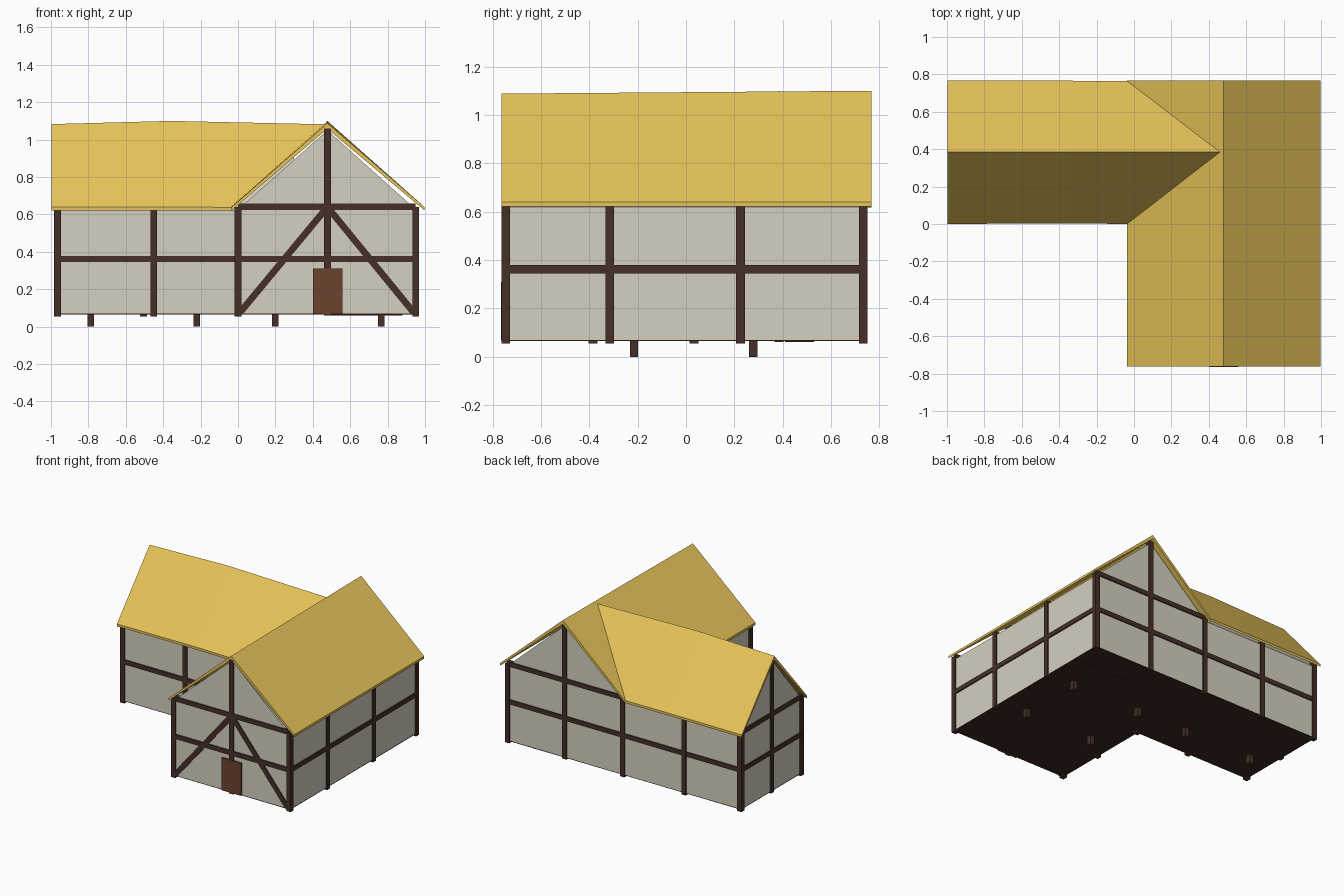
import bpy
from mathutils import Vector

if "Cube" in bpy.data.objects:
    bpy.data.objects.remove(bpy.data.objects["Cube"])


def material(name, rgb):
    m = bpy.data.materials.new(name)
    m.diffuse_color = (*rgb, 1)
    m.use_nodes = True
    m.node_tree.nodes["Principled BSDF"].inputs["Base Color"].default_value = m.diffuse_color
    return m


THATCH = material("thatch", (0.80, 0.55, 0.10))
PLASTER = material("plaster", (0.66, 0.63, 0.53))
TIMBER = material("dark_timber", (0.060, 0.030, 0.020))
DOOR = material("door_wood", (0.15, 0.055, 0.028))
FLOOR = material("floor_wood", (0.045, 0.020, 0.014))


def mesh(name, verts, faces, mat):
    me = bpy.data.meshes.new(name)
    me.from_pydata(verts, [], faces)
    me.materials.append(mat)
    ob = bpy.data.objects.new(name, me)
    bpy.context.collection.objects.link(ob)
    return ob


def loft(name, rings, mat):
    """Closed solid through matching rings of points."""
    n = len(rings[0])
    verts = [p for r in rings for p in r]
    faces = [(k * n + i, k * n + (i + 1) % n, (k + 1) * n + (i + 1) % n, (k + 1) * n + i)
             for k in range(len(rings) - 1) for i in range(n)]
    faces += [tuple(reversed(range(n))), tuple(range(len(verts) - n, len(verts)))]
    ob = mesh(name, verts, faces, mat)
    import bmesh
    bm = bmesh.new()
    bm.from_mesh(ob.data)
    bmesh.ops.recalc_face_normals(bm, faces=bm.faces)
    bm.to_mesh(ob.data)
    bm.free()
    return ob


def box(name, x, y, z, mat):
    ring = lambda h: [(x[0], y[0], h), (x[1], y[0], h), (x[1], y[1], h), (x[0], y[1], h)]
    return loft(name, [ring(z[0]), ring(z[1])], mat)


def timber(name, a, b, w=0.036, d=0.036):
    """Straight beam between two points: w across, d through the wall."""
    a, b = Vector(a), Vector(b)
    t = (b - a).normalized()
    depth = Vector((0, 1, 0)) if abs(t.y) < 0.5 else Vector((1, 0, 0))
    side = t.cross(depth).normalized() * w / 2
    depth = depth * d / 2
    ring = lambda p: [p + side + depth, p - side + depth, p - side - depth, p + side - depth]
    return loft(name, [ring(a), ring(b)], TIMBER)


# Post centre lines
XL, X0, XR = -0.965, 0.0, 0.95
YF, YM, YB = -0.745, 0.033, 0.733
RX, RY = 0.478, 0.385          # ridge lines of the two wings
E = 0.008                      # wall face beyond the post centre

# Plaster bodies with gables
def gable_ring(lo, hi, mid, place):
    return [place(u, z) for u, z in
            ((lo, 0.07), (hi, 0.07), (hi, 0.62), (mid, 1.05), (lo, 0.62))]

loft("main_wing_walls", [gable_ring(X0 - E, XR + E, RX, lambda u, z, y=y: (u, y, z))
                         for y in (YF - E, YB + E)], PLASTER)
loft("side_wing_walls", [gable_ring(YM - E, YB + E, RY, lambda u, z, x=x: (x, u, z))
                         for x in (XL - E, 0.3)], PLASTER)

# Floor boards under both wings
box("main_wing_floor", (X0 - E, XR + E), (YF - E, YB + E), (0.066, 0.072), FLOOR)
box("side_wing_floor", (XL - E, X0), (YM - E, YB + E), (0.066, 0.072), FLOOR)
box("floor_hatch", (0.47, 0.88), (0.41, 0.53), (0.061, 0.07), FLOOR)

# Wall posts
for i, (x, y) in enumerate([(XL, YM), (-0.45, YM), (X0, YM), (X0, -0.385), (X0, YF),
                            (XR, YF), (XR, -0.315), (XR, 0.225), (XR, YB),
                            (X0, YB), (-0.505, YB), (XL, YB)]):
    timber(f"post_{i}", (x, y, 0.055), (x, y, 0.64))

# Tall gable posts
for name, x, y in (("front", RX, YF), ("back", RX, YB), ("side", XL, RY)):
    timber(f"{name}_gable_post", (x, y, 0.06), (x, y, 1.06))

# Rails: around all walls, and across each gable
plan = [(X0, YF), (XR, YF), (XR, YB), (XL, YB), (XL, YM), (X0, YM)]
for i, p in enumerate(plan):
    q = plan[(i + 1) % len(plan)]
    timber(f"middle_rail_{i}", (*p, 0.362), (*q, 0.362), 0.034, 0.032)
for name, p, q in (("front", (X0, YF), (XR, YF)), ("back", (X0, YB), (XR, YB)),
                   ("side", (XL, YM), (XL, YB))):
    timber(f"{name}_gable_rail", (*p, 0.642), (*q, 0.642), 0.034, 0.032)

# Front diagonal braces
for side, x in (("left", X0 + 0.01), ("right", XR - 0.01)):
    timber(f"{side}_brace", (x, YF, 0.075), (RX, YF, 0.64), 0.036, 0.032)

# Door
box("door", (0.40, 0.56), (YF - 0.020, YF), (0.068, 0.31), DOOR)

# Foundation pegs
for i, (x, y) in enumerate([(0.765, 0.278), (0.765, -0.215), (0.2, 0.278), (0.2, -0.215),
                            (-0.22, 0.278), (-0.787, 0.278)]):
    timber(f"foundation_peg_{i}", (x, y, 0), (x, y, 0.07), 0.035, 0.035)


# Thatched roofs: each station gives eave, ridge, eave points
def roof(name, stations, t=0.03):
    rings = []
    for a, r, b in stations:
        low = lambda p, d: (p[0], p[1], p[2] - d)
        rings.append([a, r, b, low(b, t * 0.6), low(r, t), low(a, t * 0.6)])
    return loft(name, rings, THATCH)

roof("main_wing_roof", [((-0.038, y, 0.636), (RX, y, zr), (0.997, y, 0.64))
                        for y, zr in ((-0.763, 1.088), (0.768, 1.10))])
roof("side_wing_roof", [((-0.998, 0.0, 0.64), (-0.998, RY, 1.083), (-0.998, 0.768, 0.64)),
                        ((-0.36, 0.004, 0.64), (-0.36, RY, 1.10), (-0.36, 0.766, 0.64)),
                        ((-0.038, 0.0, 0.638), (0.465, RY, 1.082), (-0.038, 0.765, 0.638))])
